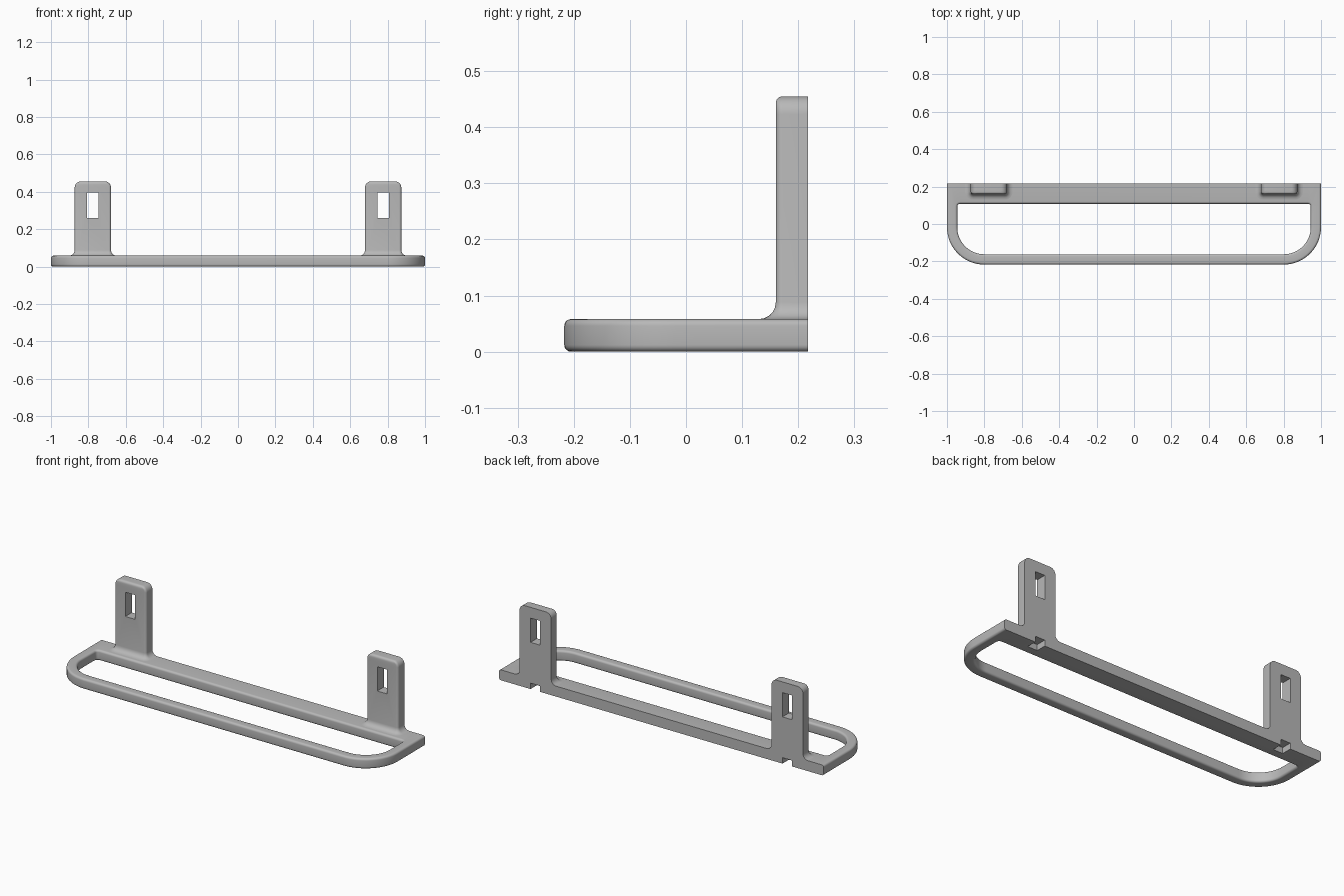
import bpy, bmesh, math

if "Cube" in bpy.data.objects:
    bpy.data.objects.remove(bpy.data.objects["Cube"])

H, BACK, FRONT = 0.058, 0.217, -0.217     # shelf thickness, rear and front planes
TAB_X, TAB_TOP, TAB_FRONT = 0.776, 0.455, 0.16
ROUND = 0.012

grey = bpy.data.materials.new("plain grey")
grey.diffuse_color = (0.48, 0.48, 0.48, 1)
grey.use_nodes = True
grey.node_tree.nodes["Principled BSDF"].inputs["Base Color"].default_value = grey.diffuse_color


def make_object(name, bm):
    bmesh.ops.recalc_face_normals(bm, faces=bm.faces)
    mesh = bpy.data.meshes.new(name)
    bm.to_mesh(mesh)
    bm.free()
    mesh.materials.append(grey)
    ob = bpy.data.objects.new(name, mesh)
    bpy.context.collection.objects.link(ob)
    return ob


def loft(name, rings, wrap):
    """Skin closed rings of equal length; wrap joins last to first, else cap."""
    bm = bmesh.new()
    vs = [[bm.verts.new(p) for p in ring] for ring in rings]
    n, m = len(rings[0]), len(rings)
    for i in range(m if wrap else m - 1):
        a, b = vs[i], vs[(i + 1) % m]
        for j in range(n):
            k = (j + 1) % n
            bm.faces.new((a[j], a[k], b[k], b[j]))
    if not wrap:
        bm.faces.new(vs[0])
        bm.faces.new(vs[-1])
    return make_object(name, bm)


def arc(cx, cy, r, start, end, steps):
    angles = [math.radians(start + (end - start) * i / steps) for i in range(steps + 1)]
    return [(cx + r * math.cos(a), cy + r * math.sin(a)) for a in angles]


def mirrored(half):
    return half + [(-x, y) for x, y in reversed(half)]


def cut_box(ob, x0, x1, y0, y1, z0, z1):
    bm = bmesh.new()
    bmesh.ops.create_cube(bm, size=1)
    for v in bm.verts:
        v.co = ((x0 + x1) / 2 + v.co.x * (x1 - x0),
                (y0 + y1) / 2 + v.co.y * (y1 - y0),
                (z0 + z1) / 2 + v.co.z * (z1 - z0))
    cutter = make_object("cutter", bm)
    cutter.hide_render = True
    mod = ob.modifiers.new("cut", 'BOOLEAN')
    mod.operation, mod.solver, mod.object = 'DIFFERENCE', 'EXACT', cutter
    bpy.context.view_layer.objects.active = ob
    bpy.ops.object.modifier_apply(modifier=mod.name)
    bpy.data.objects.remove(cutter)


def smooth(ob):
    bpy.ops.object.select_all(action='DESELECT')
    ob.select_set(True)
    bpy.context.view_layer.objects.active = ob
    bpy.ops.object.shade_smooth_by_angle(angle=math.radians(32))


# Shelf frame: rounded front corners, flat rear, large opening
CX, CY, R_OUT, R_IN = 0.80, -0.017, 0.20, 0.145
SMALL, IN_X, IN_BACK = 0.015, 0.945, 0.108


def inner(d):
    half = arc(IN_X - SMALL, IN_BACK - SMALL, SMALL + d, 90, 0, 4)
    half += arc(CX, CY, R_IN + d, 0, -90, 16)
    return mirrored(half)


def outer(d):
    # the square rear corner takes as many points as the opening's small arc
    c = inner(0)[:5]
    half = [(c[0][0], BACK), (c[1][0], BACK), (1 - d, BACK),
            (1 - d, c[3][1]), (1 - d, c[4][1])]
    half += arc(CX, CY, R_OUT - d, 0, -90, 16)
    return mirrored(half)


STEPS = 5
quarter = [math.pi / 2 * i / STEPS for i in range(STEPS + 1)]
edge = [(ROUND * (1 - math.sin(a)), ROUND * (1 - math.cos(a))) for a in quarter]
wall = edge + [(d, H - z) for d, z in reversed(edge)]
rings = [[(x, y, z) for x, y in outer(d)] for d, z in wall]
rings += [[(x, y, z) for x, y in inner(d)] for d, z in reversed(wall)]
frame = loft("shelf_frame", rings, True)

# Rear notches in the underside, below each tab
for s in (-1, 1):
    cut_box(frame, s * TAB_X - 0.03, s * TAB_X + 0.03, 0.16, 0.3, -0.1, 0.033)
smooth(frame)

# Mounting tabs: flared foot, rounded front edges and top, slot through
HALF_W, FLARE, TOP_R = 0.097, 0.03, 0.032


def tab_ring(cx, z, side, front, r):
    """Outline at height z: flat at the rear, rounded at the front corners."""
    w, f = HALF_W + side, TAB_FRONT - front
    half = [(w, BACK)] + arc(w - r, f + r, r, 0, -90, STEPS)
    return [(cx + x, y, z) for x, y in mirrored(half)]


for s, name in ((-1, "left_tab"), (1, "right_tab")):
    cx = s * TAB_X
    rings = [tab_ring(cx, H - 0.001, FLARE, FLARE, ROUND + FLARE)]
    for a in quarter:
        o = FLARE * (1 - math.sin(a))
        rings.append(tab_ring(cx, H + FLARE * (1 - math.cos(a)), o, o, ROUND + o))
    # top: wide side radius, small front radius
    for i in range(9):
        a = math.pi / 2 * i / 8
        h = TOP_R * math.sin(a)
        t = max(0, h - (TOP_R - ROUND))
        front = -(ROUND - math.sqrt(max(0, ROUND ** 2 - t ** 2)))
        rings.append(tab_ring(cx, TAB_TOP - TOP_R + h,
                              -TOP_R * (1 - math.cos(a)), front, ROUND))
    tab = loft(name, rings, False)
    cut_box(tab, cx - 0.03, cx + 0.03, 0.1, 0.3, 0.26, 0.395)
    smooth(tab)
